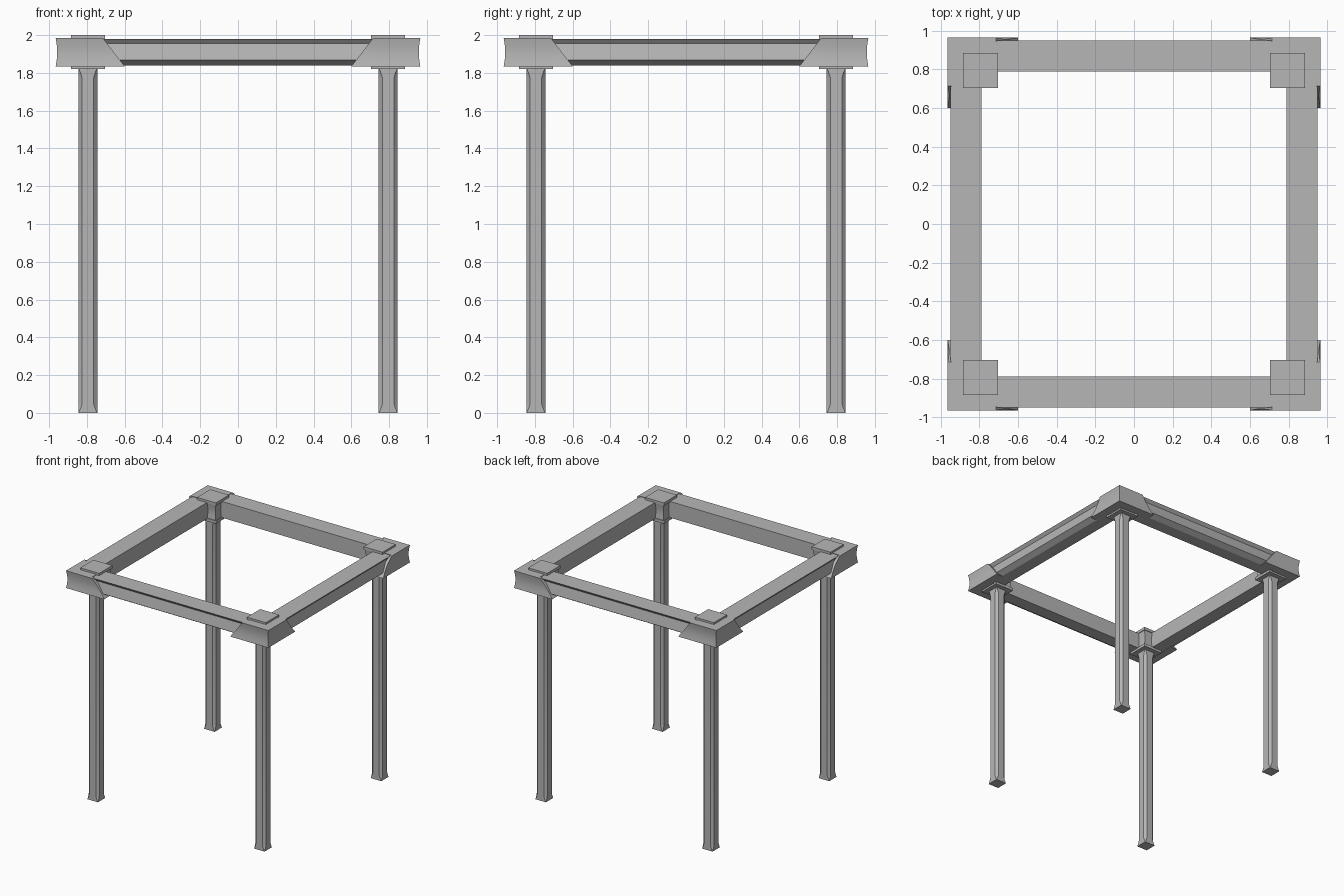
import bpy
import bmesh
import math
from mathutils import Matrix

cube = bpy.data.objects.get("Cube")
if cube:
    bpy.data.objects.remove(cube, do_unlink=True)

# One plain grey for the whole frame
grey = bpy.data.materials.new("plain_grey")
grey.use_nodes = True
COLOUR = (0.47, 0.47, 0.47, 1)
grey.diffuse_color = COLOUR
grey.node_tree.nodes["Principled BSDF"].inputs["Base Color"].default_value = COLOUR

parts = []
DIAGONAL = Matrix(((0, -1, 0, 0), (-1, 0, 0, 0), (0, 0, 1, 0), (0, 0, 0, 1)))


def loft(name, rings, place):
    """Skin matching rings of points and close both ends."""
    bm = bmesh.new()
    loops = [[bm.verts.new(p) for p in ring] for ring in rings]
    n = len(loops[0])
    for a, b in zip(loops, loops[1:]):
        for i in range(n):
            j = (i + 1) % n
            bm.faces.new((a[i], a[j], b[j], b[i]))
    bm.faces.new(loops[0])
    bm.faces.new(loops[-1])
    bm.transform(place)
    bmesh.ops.recalc_face_normals(bm, faces=bm.faces)
    mesh = bpy.data.meshes.new(name)
    bm.to_mesh(mesh)
    bm.free()
    mesh.materials.append(grey)
    obj = bpy.data.objects.new(name, mesh)
    bpy.context.collection.objects.link(obj)
    parts.append(obj)


def square(lo, hi, z):
    """Plan square in the front left corner."""
    return [(lo, -lo, z), (hi, -lo, z), (hi, -hi, z), (lo, -hi, z)]


def chamfered(c, half, cut, z):
    """Plan square with cut corners, centred on the leg axis."""
    k = half - cut
    plan = [(half, k), (k, half), (-k, half), (-half, k),
            (-half, -k), (-k, -half), (k, -half), (half, -k)]
    return [(c + x, y - c, z) for x, y in plan]


# Shared heights and extents
LOW, HIGH, OUT = 1.835, 1.984, 0.965
STEPS = [i / 6 for i in range(7)]


def level(t):
    return LOW + (HIGH - LOW) * t


def hollow(t):
    """Depth of the shallow scoop in the bracket sides."""
    return 0.008 * math.sin(math.pi * t)


# Stopped chamfers: square at both ends, cut corners between
LEG = [(0, 0.001), (0.025, 0.012), (0.05, 0.02),
       (1.77, 0.02), (1.8, 0.012), (1.825, 0.001)]
# Beam section: outward distance and height
BEAM = [(0.79, 1.84), (0.79, 1.98), (0.95, 1.98),
        (0.928, 1.955), (0.945, 1.867), (0.9, 1.84)]

CORNERS = ["front_left", "back_left", "back_right", "front_right"]
SIDES = ["front", "left", "back", "right"]

for q in range(4):
    turn = Matrix.Rotation(math.pi / 2 * q, 4, 'Z')
    corner = CORNERS[q]

    # Leg
    loft(corner + "_leg", [chamfered(0.795, 0.05, c, z) for z, c in LEG], turn)

    # Beam with an overhanging outer lip
    loft(SIDES[q] + "_beam",
         [[(x, -y, z) for y, z in BEAM] for x in (-0.76, 0.76)], turn)

    # Corner bracket: scooped block and the inner post
    loft(corner + "_bracket",
         [square(0.73, OUT - hollow(t), level(t)) for t in STEPS], turn)
    loft(corner + "_inner_post",
         [square(0.71 + hollow(t), 0.88, level(t) - 0.002) for t in STEPS], turn)

    # Slanted wings that lap over the beam ends
    rings = []
    for t in STEPS:
        end = 0.6 + 0.115 * t
        back = 0.9 + 0.045 * t
        face = OUT - hollow(t)
        rings.append([(end, -face, level(t)), (0.8, -face, level(t)),
                      (0.8, -back, level(t)), (end, -back, level(t))])
    loft(corner + "_wing_a", rings, turn)
    loft(corner + "_wing_b", rings, turn @ DIAGONAL)

    # Square cap plates above and below the bracket
    for label, z0, z1 in (("top_cap", 1.975, 2.0), ("bottom_cap", 1.82, 1.845)):
        loft(corner + "_" + label,
             [square(0.705, 0.885, z0), square(0.705, 0.885, z1)], turn)

# Soft shading on the scoops, sharp edges elsewhere
bpy.ops.object.select_all(action='DESELECT')
for obj in parts:
    obj.select_set(True)
bpy.context.view_layer.objects.active = parts[0]
bpy.ops.object.shade_smooth_by_angle(angle=math.radians(20))
